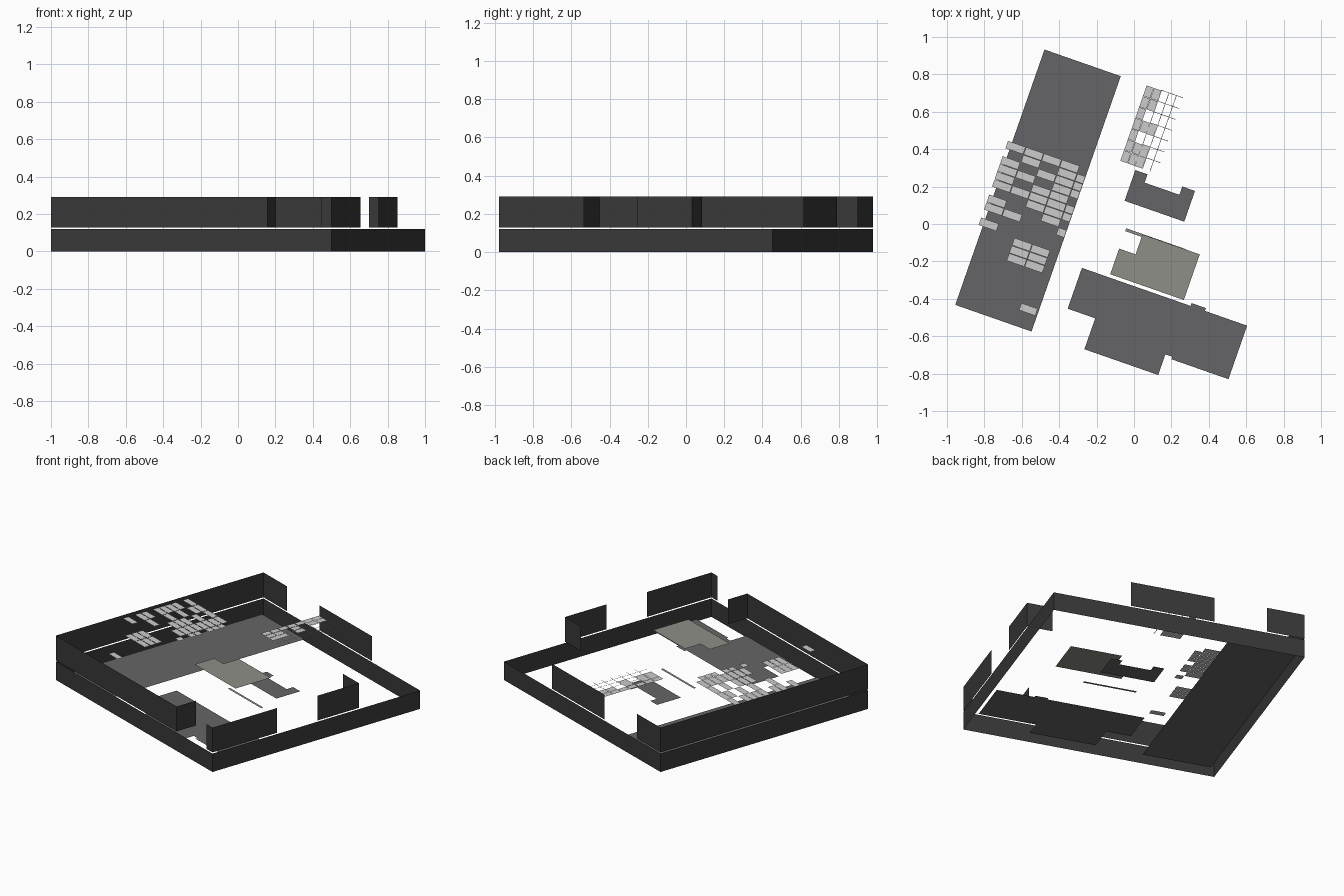
import bpy, bmesh, math
from mathutils import Matrix

if "Cube" in bpy.data.objects:
    bpy.data.objects.remove(bpy.data.objects["Cube"])

# The building plan is a rectangle U x V, turned on the ground
U, V = 1.589, 1.515
PLACE = Matrix.Rotation(math.radians(-19.27), 4, 'Z') @ Matrix.Translation((-U / 2, -V / 2, 0))
FLOOR_Z, LOW_TOP, UP_BASE, UP_TOP = 0.04, 0.12, 0.128, 0.29


def material(name, value):
    m = bpy.data.materials.new(name)
    m.diffuse_color = (*value, 1)
    m.use_nodes = True
    m.node_tree.nodes["Principled BSDF"].inputs["Base Color"].default_value = m.diffuse_color
    return m


DARK = material("dark_wall", (0.04, 0.04, 0.04))
FLOOR = material("dark_floor", (0.13, 0.13, 0.135))
CEIL = material("warm_ceiling", (0.27, 0.275, 0.24))


def build(name, polys, mat=None):
    """One object made of flat polygons given in plan coordinates."""
    bm = bmesh.new()
    for p in polys:
        bm.faces.new([bm.verts.new(PLACE @ Matrix.Translation(c).translation) for c in p])
    me = bpy.data.meshes.new(name)
    bm.to_mesh(me)
    bm.free()
    ob = bpy.data.objects.new(name, me)
    bpy.context.collection.objects.link(ob)
    if mat:
        me.materials.append(mat)
    return ob


def wall(u0, v0, u1, v1, z0=UP_BASE, z1=UP_TOP):
    return [(u0, v0, z0), (u1, v1, z0), (u1, v1, z1), (u0, v0, z1)]


def flat(points, z):
    return [(u, v, z) for u, v in points]


def rect(u0, v0, u1, v1, z):
    return flat([(u0, v0), (u1, v0), (u1, v1), (u0, v1)], z)


# Lower wall band, all the way round
ring = [(0, 0), (U, 0), (U, V), (0, V)]
build("lower_walls", [wall(*ring[i], *ring[(i + 1) % 4], 0, LOW_TOP) for i in range(4)], DARK)

# Upper wall panels with openings
build("upper_left_wall", [wall(0, V, 0, 0)], DARK)
build("upper_front_wall", [wall(0, 0, 1.225, 0), wall(1.53, 0, U, 0)], DARK)
build("upper_right_wall", [wall(U, 0, U, 0.47), wall(U, 0.765, U, 1.068)], DARK)
build("upper_back_wall", [wall(1.1, V, 0.57, V), wall(0.24, V, 0, V)], DARK)
build("entry_partition", [wall(1.225, 0, 1.225, 0.141)], DARK)
build("side_partition", [wall(1.427, 1.068, U, 1.068)], DARK)

# Floor plates
build("left_floor", [rect(0.035, 0.034, 0.467, 1.48, FLOOR_Z)], FLOOR)
build("front_floor", [flat([
    (0.609, 0.213), (0.765, 0.213), (0.765, 0.038), (1.183, 0.038), (1.183, 0.155),
    (1.222, 0.155), (1.222, 0.141), (1.545, 0.141), (1.545, 0.444), (1.306, 0.444),
    (1.306, 0.46), (1.225, 0.46), (1.225, 0.444), (0.609, 0.444)], FLOOR_Z)], FLOOR)
build("middle_floor", [flat([
    (0.706, 0.858), (1.044, 0.858), (1.044, 1.032), (0.972, 1.032), (0.972, 0.985),
    (0.775, 0.985), (0.775, 1.032), (0.706, 1.032)], FLOOR_Z)], FLOOR)
build("floor_strip", [rect(0.763, 0.706, 1.1, 0.722, FLOOR_Z)], CEIL)

# Raised ceiling panel with a notch
build("ceiling_panel", [flat([
    (0.763, 0.462), (1.18, 0.462), (1.18, 0.72), (0.856, 0.72), (0.856, 0.607),
    (0.763, 0.607)], 0.265)], CEIL)


# Ceiling tiles, rows listed from the far side to the near side
def tiles(mask, u0, v0, du, dv, z, u_max=9):
    out = []
    for r, row in enumerate(reversed(mask)):
        for c, ch in enumerate(row):
            if ch == "#":
                a, b = u0 + c * du, v0 + r * dv
                out.append(rect(a, b, min(a + du, u_max) - 0.002, b + dv - 0.002, z))
    return out


left_mask = ["####.", ".#.##", "#.###", "##.##", "#.##.", "#####",
             "..###", "#..#.", "##..#", ".....", "#....", "..##.", "..##.", "..##."]
left = tiles(left_mask, 0.012, 0.348, 0.102, 0.0435, 0.277, 0.468)
left.append(rect(0.366, 0.12, 0.458, 0.16, 0.277))
build("left_ceiling_tiles", left)

right_mask = ["##.", "##.", "#..", "###", "#..", "###", "###"]
U0, V0, DU, DV = 0.614, 1.052, 0.042, 0.0613
build("right_ceiling_tiles", tiles(right_mask, U0, V0, DU, DV, 0.25))

# Open hanger grid beside the right tiles
bars = [rect(U0 + 0.08, V0 + i * DV - 0.0015, 0.82, V0 + i * DV + 0.0015, 0.249) for i in range(1, 8)]
bars += [rect(u - 0.0015, V0, u + 0.0015, 1.48, 0.249) for u in (0.698, 0.74, 0.782)]
build("ceiling_grid_bars", bars)
